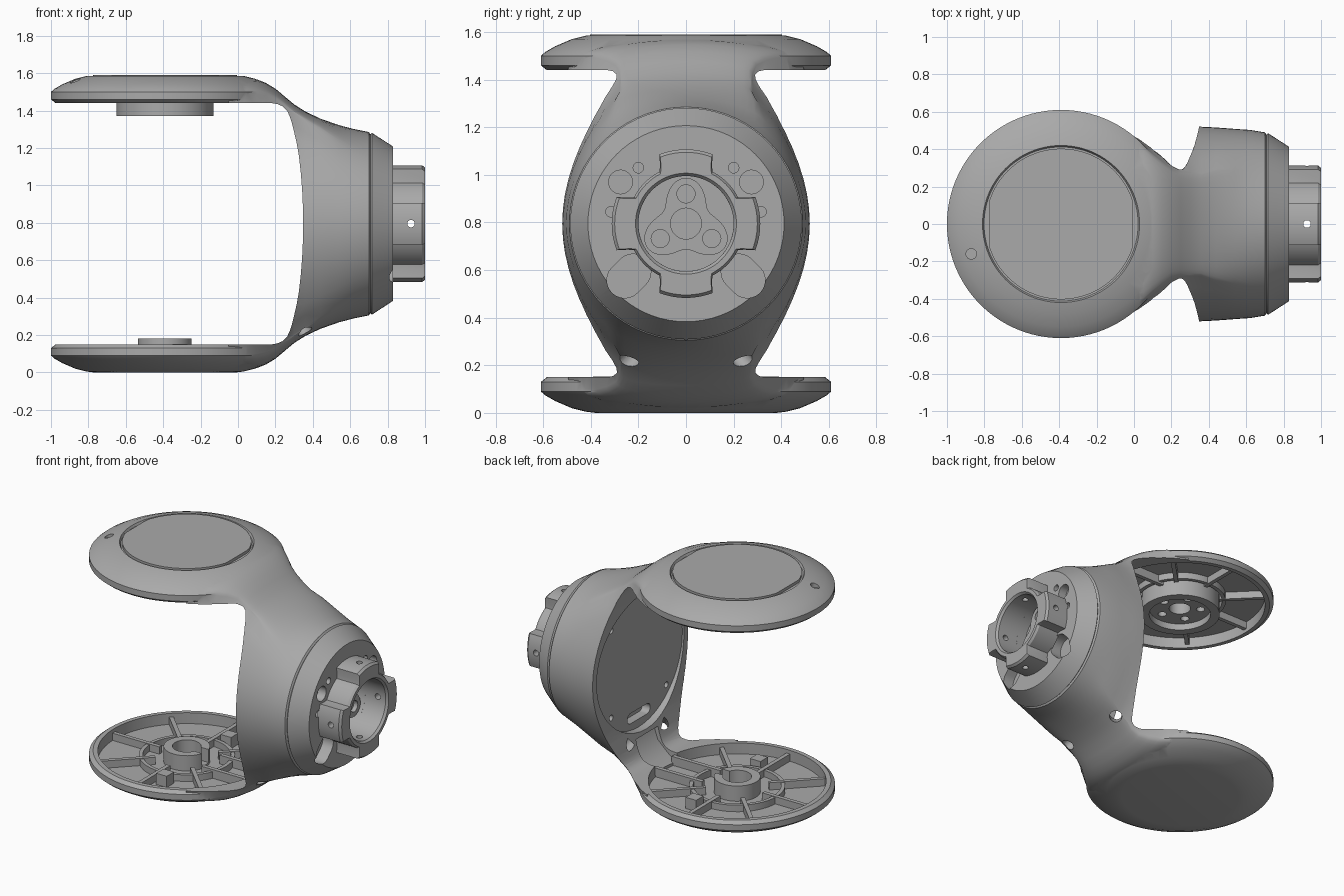
import bpy
import bmesh
from math import sin, cos, pi, radians
from mathutils import Vector

cube = bpy.data.objects.get("Cube")
if cube:
    bpy.data.objects.remove(cube, do_unlink=True)

MID = 0.795      # height of the hub axis
DISC_X = -0.39   # centre of both end discs

grey = bpy.data.materials.new("satin grey")
grey.use_nodes = True
grey.diffuse_color = (0.4, 0.4, 0.4, 1)
for node in grey.node_tree.nodes:
    if node.type == 'BSDF_PRINCIPLED':
        node.inputs["Base Color"].default_value = grey.diffuse_color
        node.inputs["Roughness"].default_value = 0.5

parts = []


def loft(name, rings, wrap=False, keep=True):
    """Skin a list of equal rings, capping the ends or closing into a tube."""
    bm = bmesh.new()
    loops = [[bm.verts.new(p) for p in ring] for ring in rings]
    n = len(loops[0])
    pairs = list(zip(loops, loops[1:]))
    if wrap:
        pairs.append((loops[-1], loops[0]))
    else:
        bm.faces.new(loops[0])
        bm.faces.new(loops[-1])
    for a, b in pairs:
        for i in range(n):
            j = (i + 1) % n
            bm.faces.new((a[i], a[j], b[j], b[i]))
    bmesh.ops.recalc_face_normals(bm, faces=bm.faces)
    mesh = bpy.data.meshes.new(name)
    bm.to_mesh(mesh)
    bm.free()
    mesh.materials.append(grey)
    ob = bpy.data.objects.new(name, mesh)
    bpy.context.scene.collection.objects.link(ob)
    if keep:
        parts.append(ob)
    else:
        ob.hide_render = True
    return ob


def place(outline, axis, c):
    """Put a flat outline at position c along an axis."""
    order = {'x': lambda a, b: (c, a, b),
             'y': lambda a, b: (a, c, b),
             'z': lambda a, b: (a, b, c)}[axis]
    return [order(a, b) for a, b in outline]


def circle(r, u=0, v=0, n=48):
    return [(u + r * cos(2 * pi * i / n), v + r * sin(2 * pi * i / n)) for i in range(n)]


def capsule(u, v, r, half, angle, n=12):
    pts = []
    for side in (1, -1):
        for i in range(n + 1):
            a = angle - pi / 2 + pi * i / n + (0 if side > 0 else pi)
            pts.append((u + side * half * cos(angle) + r * cos(a),
                        v + side * half * sin(angle) + r * sin(a)))
    return pts


def prism(name, outline, axis, c0, c1, keep=True):
    return loft(name, [place(outline, axis, c0), place(outline, axis, c1)], keep=keep)


def tool(outline, axis, c0, c1):
    return prism("cutter", outline, axis, c0, c1, keep=False)


def tube(name, outer, inner, c0, c1):
    """Upright ring about the disc axis."""
    o, i = circle(outer, DISC_X), circle(inner, DISC_X)
    return loft(name, [place(p, 'z', c) for p, c in ((o, c0), (o, c1), (i, c1), (i, c0))], wrap=True)


def rod(start, end, r):
    start, end = Vector(start), Vector(end)
    q = (end - start).to_track_quat('Z', 'Y')
    ring = [q @ Vector((a, b, 0)) for a, b in circle(r, n=24)]
    return loft("cutter", [[p + start for p in ring], [p + end for p in ring]], keep=False)


def bake(ob, steps):
    """Run boolean steps (operation, tool) and discard the tools."""
    for op, other in steps:
        mod = ob.modifiers.new(op, 'BOOLEAN')
        mod.operation, mod.solver, mod.object = op, 'EXACT', other
    graph = bpy.context.evaluated_depsgraph_get()
    mesh = bpy.data.meshes.new_from_object(ob.evaluated_get(graph))
    ob.modifiers.clear()
    ob.data = mesh
    mesh.materials.clear()
    mesh.materials.append(grey)
    for other in {o for _, o in steps}:
        bpy.data.objects.remove(other, do_unlink=True)


# Yoke and drum: sections along x, blending arm shape (1) into a circle (0)
def section(x, high, edge_w, edge_h, blend):
    quarter, n = [], 9
    radius = high if blend == 0 else 0.5
    for i in range(2 * n + 1):
        a = pi / 4 * i / n
        if i <= n:
            u = i / n
            swell = max(0, 0.5 + 0.5 * cos(pi * u)) ** 0.4
            lens = (edge_w + (0.52 - edge_w) * swell, edge_h * u)
        else:
            t = pi / 2 * (i - n) / n
            lens = (edge_w * cos(t), edge_h + (high - edge_h) * sin(t))
        y = blend * lens[0] + (1 - blend) * radius * cos(a)
        z = blend * lens[1] + (1 - blend) * radius * sin(a)
        quarter.append((y, z * high / (blend * high + (1 - blend) * radius)))
    quarter[-1] = (0, high)
    half = quarter + [(-y, z) for y, z in quarter[-2::-1]]
    full = half + [(y, -z) for y, z in half[-2:0:-1]]
    return [(x, y, MID + z) for y, z in full]


stations = [(-.05, .76, .49, .70, 1), (.05, .775, .42, .70, 1), (.1, .772, .375, .695, 1),
            (.15, .752, .335, .685, 1), (.2, .722, .295, .665, 1), (.25, .68, .28, .63, 1),
            (.3, .638, .28, .59, 1), (.36, .6, .28, .55, 1), (.44, .562, .3, .52, .8),
            (.54, .527, .31, .5, .42), (.62, .506, .32, .49, .15), (.7, .49, .3, .4, 0),
            (.708, .478, .3, .4, 0), (.716, .486, .3, .4, 0), (.83, .412, .3, .4, 0)]
yoke = loft("yoke_body", [section(*s) for s in stations])
steps = []

# End discs, fused to the arms
rim = [(.585, .6), (.585, .645), (.61, .665), (.61, .705), (.59, .722), (.55, .745), (.48, .775), (.42, .79)]
for s in (1, -1):
    crown = [(.412, .775)] if s > 0 else [(.38, .795)]
    rings = [place(circle(r, DISC_X, n=96), 'z', MID + s * h) for r, h in rim + crown]
    steps.append(('UNION', loft("cutter", rings, keep=False)))

# Open space between the arms
curve = [(-1.2, .645), (.18, .645), (.21, .64), (.24, .627), (.262, .605), (.276, .575), (.288, .54),
         (.30, .49), (.314, .43), (.326, .36), (.336, .27), (.343, .18), (.347, .09)]
gap = [(x, MID + h) for x, h in curve] + [(.348, MID)] + [(x, MID - h) for x, h in curve[::-1]]
cuts = [tool(gap, 'y', -.8, .8)]

# Disc cavities and arm channels
channel = [(.1, .715), (.15, .71), (.22, .665), (.3, .59), (.33, .5), (.2, .5)]
for s in (1, -1):
    cuts.append(tool(circle(.555, DISC_X, n=96), 'z', MID + s * .5, MID + s * .72))
    cuts.append(tool([(x, MID + s * h) for x, h in channel], 'y', -.12, .12))

# Inner cover recess with slot and screw holes
lens = []
for i in range(48):
    a = 2 * pi * i / 48
    lens.append((.475 * cos(a), MID + .475 * sin(a)))
cuts.append(tool(lens, 'x', .2, .36))
cuts.append(tool(capsule(0, .41, .035, .09, 0), 'x', .3, .42))
for sy in (1, -1):
    for sz in (1, -1):
        cuts.append(tool(circle(.02, sy * .3, MID + sz * .3, 16), 'x', .3, .4))

# Hub face: bore, round holes, slanted slots, and the neck screw holes
cuts.append(tool(circle(.2, 0, MID, 64), 'x', .76, .95))
for s in (1, -1):
    for y, z, r in ((.275, .97, .05), (.2, 1.03, .022), (.315, .845, .022)):
        cuts.append(tool(circle(r, s * y, z, 24), 'x', .77, .9))
    cuts.append(tool(capsule(s * .24, .575, .075, .025, -s * pi / 4), 'x', .75, .9))
    cuts.append(rod((.3, s * .17, .3), (.43, s * .33, .12), .04))
cuts.append(rod((-.87, -.16, MID + .74), (-.87, -.16, MID + .85), .028))
bake(yoke, steps + [('DIFFERENCE', c) for c in cuts])

# Mounting collar with four lugs
count = 120
bore = circle(.2, 0, MID, count)
lugs = []
for i in range(count):
    a = 2 * pi * i / count
    off = abs((a + pi / 4) % (pi / 2) - pi / 4)
    t = min(1, max(0, (radians(26) - off) / radians(5)))
    r = .245 + .067 * t * t * (3 - 2 * t)
    lugs.append((r * cos(a), MID + r * sin(a)))


def scaled(outline, k):
    return [(y * k, MID + (z - MID) * k) for y, z in outline]


collar = loft("mounting_collar", [place(p, 'x', c) for p, c in (
    (lugs, .82), (lugs, .985), (scaled(lugs, .96), 1), (scaled(bore, 1.06), 1),
    (bore, .985), (bore, .82))], wrap=True)
bake(collar, [('DIFFERENCE', rod((.925, -.5, MID), (.925, .5, MID), .02)),
              ('DIFFERENCE', rod((.925, 0, .3), (.925, 0, 1.3), .02))])

# Three-lobed flange inside the bore
lobes = []
for i in range(90):
    a = 2 * pi * i / 90
    r = .15 + .042 * cos(3 * (a - pi / 2))
    lobes.append((r * cos(a), MID + r * sin(a)))
flange = prism("bore_flange", lobes, 'x', .75, .81)
holes = [tool(circle(.065, 0, MID, 32), 'x', .78, .9)]
for k in range(3):
    a = pi / 2 + k * 2 * pi / 3
    holes.append(tool(circle(.038, .125 * cos(a), MID + .125 * sin(a), 24), 'x', .78, .9))
bake(flange, [('DIFFERENCE', h) for h in holes])

# Top cap with two flat sides
cap = [(max(-.385, min(.385, x)) + DISC_X, y) for x, y in circle(.403, n=96)]
prism("top_cap", cap, 'z', MID + .765, MID + .795)

# Ribs and rings inside both discs
for s, label in ((1, "top"), (-1, "bottom")):
    base = MID + s * .73
    for k in range(1, 8):
        a = k * pi / 4
        out, side = Vector((cos(a), sin(a))), Vector((-sin(a), cos(a)))
        box = [out * r + side * w for r, w in ((.2, -.014), (.57, -.014), (.57, .014), (.2, .014))]
        prism(f"{label}_rib_{k}", [(p.x + DISC_X, p.y) for p in box], 'z', base, MID + s * .67)
    tube(f"{label}_inner_ring", .3, .275, base, MID + s * .675)
    for w in (.1, -.1):
        rail = [(-.2, w - .014), (.17, w - .014), (.17, w + .014), (-.2, w + .014)]
        prism(f"{label}_channel_rail", rail, 'z', base, MID + s * .66)

# Bottom boss with a keyway, and two stop blocks
boss = tube("bottom_boss", .145, .09, .06, .18)
bake(boss, [('DIFFERENCE', tool([(-.35, -.035), (-.2, -.035), (-.2, .035), (-.35, .035)], 'z', .09, .3))])
for w in (.35, -.35):
    block = [(-.31 + a * .04, w + b * .04) for a, b in ((-1, -1), (1, -1), (1, 1), (-1, 1))]
    prism("stop_block", block, 'z', .06, .152)

# Top bearing boss with a drilled plate
tube("top_boss", .26, .2, MID + .73, MID + .575)
plate = prism("top_boss_plate", circle(.21, DISC_X), 'z', MID + .73, MID + .62)
holes = [tool(circle(.07, DISC_X), 'z', MID + .5, MID + .7)]
for k in range(5):
    a = k * 2 * pi / 5
    holes.append(tool(circle(.028, DISC_X + .135 * cos(a), .135 * sin(a), 20), 'z', MID + .5, MID + .7))
bake(plate, [('DIFFERENCE', h) for h in holes])

# Smooth shading with crisp edges
bpy.ops.object.select_all(action='DESELECT')
for ob in parts:
    ob.select_set(True)
bpy.context.view_layer.objects.active = yoke
bpy.ops.object.shade_smooth_by_angle(angle=radians(30))
